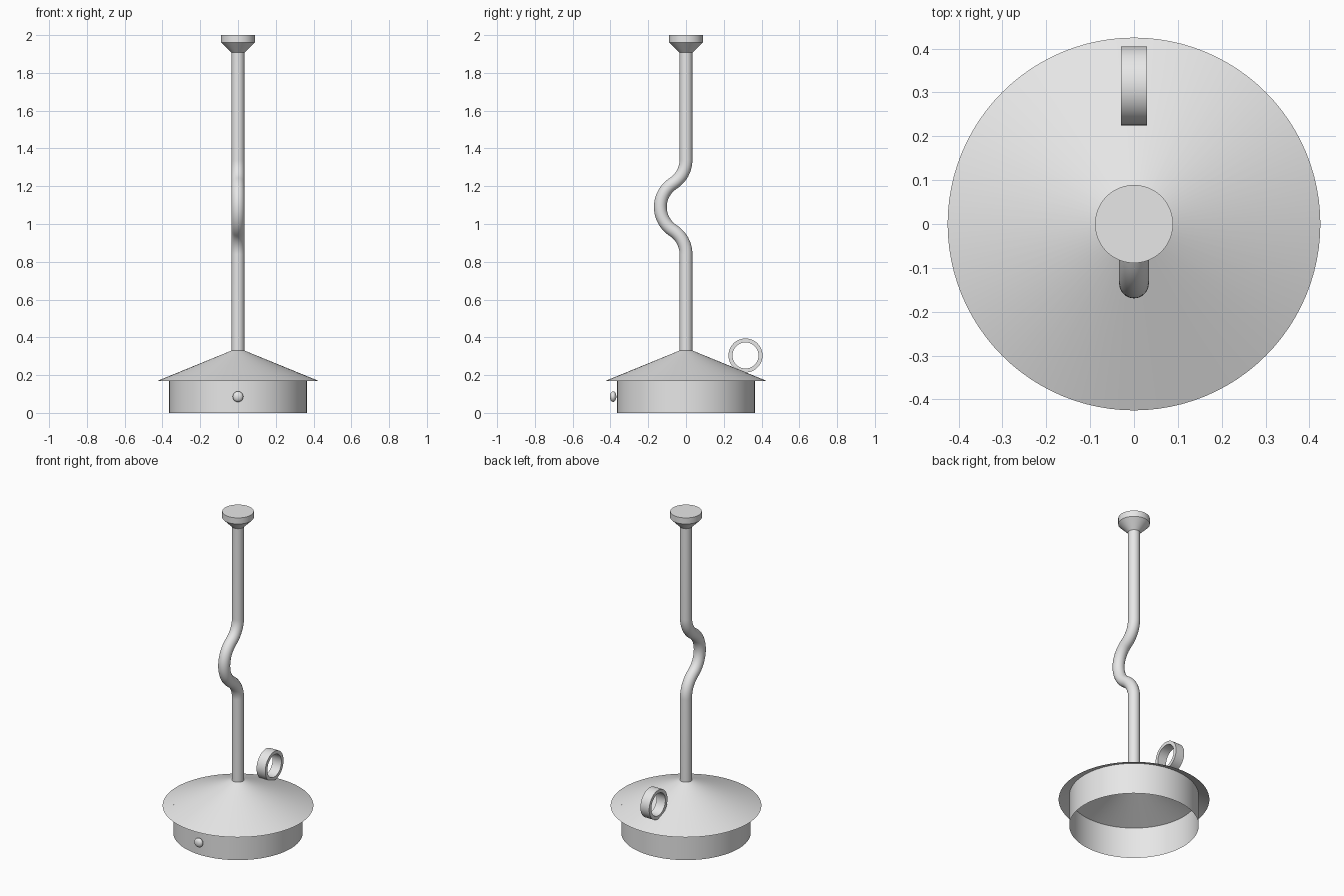
import bpy, bmesh, math
from mathutils import Matrix

cube = bpy.data.objects.get("Cube")
if cube:
    bpy.data.objects.remove(cube, do_unlink=True)

grey = bpy.data.materials.new("light_grey")
grey.use_nodes = True
grey.diffuse_color = (0.8, 0.8, 0.8, 1)
grey.node_tree.nodes["Principled BSDF"].inputs["Base Color"].default_value = (0.8, 0.8, 0.8, 1)


def finish(obj):
    """Assign the material and smooth everything but hard edges."""
    obj.data.materials.clear()
    obj.data.materials.append(grey)
    bpy.ops.object.select_all(action='DESELECT')
    obj.select_set(True)
    bpy.context.view_layer.objects.active = obj
    bpy.ops.object.shade_smooth_by_angle(angle=math.radians(30))


def add_mesh(name, bm):
    mesh = bpy.data.meshes.new(name)
    bm.to_mesh(mesh)
    bm.free()
    obj = bpy.data.objects.new(name, mesh)
    bpy.context.collection.objects.link(obj)
    finish(obj)
    return obj


def lathe(name, profile, sides=96, cap_top=False, closed=False, matrix=None):
    """Revolve (radius, height) points around z, listed from bottom to top."""
    bm = bmesh.new()
    rings = []
    for r, z in profile:
        angles = [2 * math.pi * i / sides for i in range(sides)]
        rings.append([bm.verts.new((r * math.cos(a), r * math.sin(a), z)) for a in angles])
    pairs = list(zip(rings, rings[1:]))
    if closed:
        pairs.append((rings[-1], rings[0]))
    for low, high in pairs:
        for i in range(sides):
            j = (i + 1) % sides
            bm.faces.new((low[i], low[j], high[j], high[i]))
    if cap_top:
        bm.faces.new(rings[-1])
    if matrix:
        bm.transform(matrix)
    return add_mesh(name, bm)


# Open-bottomed drum and the sloping roof above it
POLE_R, ROOF_R, ROOF_Z, ROOF_TOP = 0.034, 0.425, 0.17, 0.33
DRUM_R = 0.365
drum_top = ROOF_Z + (ROOF_TOP - ROOF_Z) * (ROOF_R - DRUM_R) / (ROOF_R - POLE_R)
lathe("base_drum", [(DRUM_R, 0), (DRUM_R, drum_top)])
lathe("base_roof", [(ROOF_R, ROOF_Z), (POLE_R, ROOF_TOP)])

# Flared cap on top of the pole
lathe("top_cap", [(POLE_R, 1.907), (0.089, 1.962), (0.089, 2.0)], cap_top=True)

# Ring handle resting on the back of the roof
turn = Matrix.Translation((0, 0.315, 0.304)) @ Matrix.Rotation(math.pi / 2, 4, 'Y')
lathe("ring_handle", [(0.069, -0.03), (0.09, -0.03), (0.09, 0.03), (0.069, 0.03)],
      sides=64, closed=True, matrix=turn)

# Flattened button on the front of the drum
bm = bmesh.new()
bmesh.ops.create_uvsphere(bm, u_segments=32, v_segments=16, radius=0.028)
bm.transform(Matrix.Translation((0, -0.386, 0.086)) @ Matrix.Diagonal((1, 0.62, 1, 1)))
add_mesh("front_button", bm)

# Pole with a forward kink made of equal arcs, mirrored about its middle
BEND_R, BEND_ANGLE, MID_Z, STEPS = 0.149, math.radians(57), 1.09, 12
rise = BEND_R * math.sin(BEND_ANGLE)
depth = 2 * BEND_R * (1 - math.cos(BEND_ANGLE))
half = []
for i in range(STEPS + 1):
    a = BEND_ANGLE * i / STEPS
    half.append((-BEND_R * (1 - math.cos(a)), MID_Z - 2 * rise + BEND_R * math.sin(a)))
for i in range(1, STEPS + 1):
    a = BEND_ANGLE * (1 - i / STEPS)
    half.append((-depth + BEND_R * (1 - math.cos(a)), MID_Z - BEND_R * math.sin(a)))
path = [(0, ROOF_TOP - 0.002)] + half
path += [(y, 2 * MID_Z - z) for y, z in reversed(half[:-1])] + [(0, 1.91)]

curve = bpy.data.curves.new("pole", 'CURVE')
curve.dimensions = '3D'
curve.bevel_depth = POLE_R
curve.bevel_resolution = 8
curve.use_fill_caps = True
spline = curve.splines.new('POLY')
spline.points.add(len(path) - 1)
for point, (y, z) in zip(spline.points, path):
    point.co = (0, y, z, 1)
pole = bpy.data.objects.new("pole", curve)
bpy.context.collection.objects.link(pole)
bpy.ops.object.select_all(action='DESELECT')
pole.select_set(True)
bpy.context.view_layer.objects.active = pole
bpy.ops.object.convert(target='MESH')
finish(bpy.context.view_layer.objects.active)
